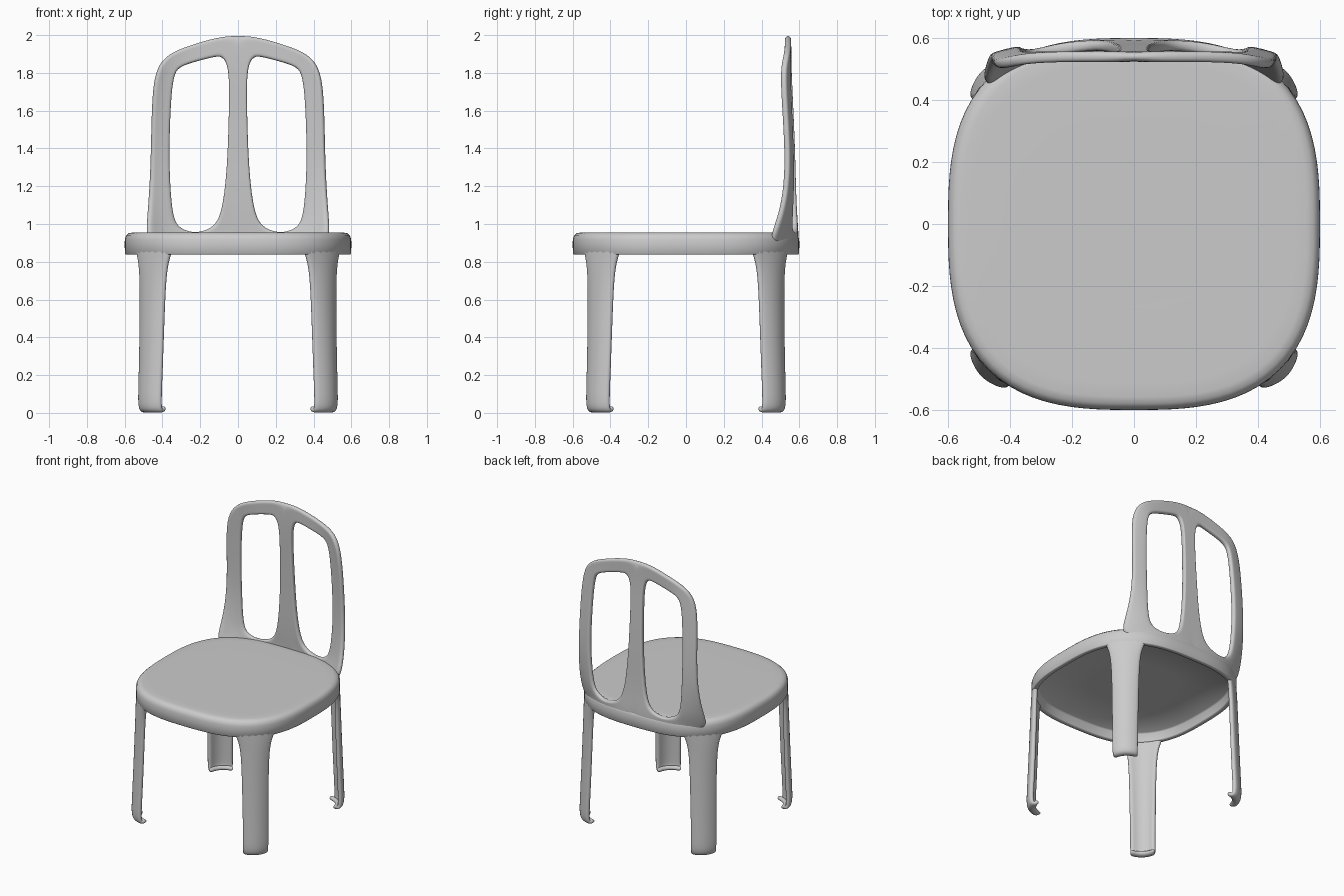
import bpy, math

if "Cube" in bpy.data.objects:
    bpy.data.objects.remove(bpy.data.objects["Cube"])

N = 2.84  # superellipse exponent of the seat outline


def make(name, verts, faces):
    me = bpy.data.meshes.new(name)
    me.from_pydata(verts, [], faces)
    me.update()
    ob = bpy.data.objects.new(name, me)
    bpy.context.collection.objects.link(ob)
    for p in me.polygons:
        p.use_smooth = True
    return ob


def shell(ob, thickness, mirror, levels=2):
    """Mirror, thicken about the middle and round a sheet."""
    m = ob.modifiers.new("mirror", 'MIRROR')
    m.use_axis = mirror
    m.merge_threshold = 0.001
    s = ob.modifiers.new("thickness", 'SOLIDIFY')
    s.thickness = thickness
    s.offset = 0
    b = ob.modifiers.new("round", 'SUBSURF')
    b.levels = b.render_levels = levels


def interp(table, z):
    if z <= table[0][0]:
        return table[0][1]
    for (a, va), (b, vb) in zip(table, table[1:]):
        if z <= b:
            return va + (vb - va) * (z - a) / (b - a)
    return table[-1][1]


def seat_edge(x):
    return 0.6 * (1 - min(1, abs(x) / 0.6) ** N) ** (1 / N)


# Seat: hollow moulded shell, rings of a superellipse
profile = [(0.45, 0.955), (0.86, 0.956), (0.93, 0.955), (0.965, 0.951), (0.988, 0.938),
           (0.999, 0.918), (1.0, 0.89), (0.998, 0.843), (0.993, 0.839), (0.95, 0.839),
           (0.945, 0.845), (0.938, 0.895), (0.925, 0.903), (0.45, 0.905)]
SEG = 96
verts, faces = [], []
for s, z in profile:
    for i in range(SEG):
        a = 2 * math.pi * i / SEG
        c, d = math.cos(a), math.sin(a)
        r = 0.6 * s / (abs(c) ** N + abs(d) ** N) ** (1 / N)
        verts.append((r * c, r * d, z))
for j in range(len(profile) - 1):
    for i in range(SEG):
        k = (i + 1) % SEG
        faces.append((j * SEG + i, (j + 1) * SEG + i, (j + 1) * SEG + k, j * SEG + k))
faces.append(tuple(range(SEG)))
faces.append(tuple(reversed(range((len(profile) - 1) * SEG, len(profile) * SEG))))
make("seat", verts, faces)

# Legs: bowed diagonal sheets with a foot curled inward (distance, z, half width, bow)
rows = [(0.646, 0.90, 0.145, 0.026), (0.648, 0.85, 0.13, 0.024), (0.652, 0.80, 0.108, 0.024),
        (0.656, 0.71, 0.092, 0.026), (0.664, 0.50, 0.086, 0.028), (0.672, 0.30, 0.083, 0.03),
        (0.68, 0.12, 0.081, 0.03), (0.682, 0.05, 0.081, 0.03), (0.677, 0.016, 0.08, 0.03),
        (0.655, 0.013, 0.079, 0.03), (0.64, 0.03, 0.078, 0.03)]
verts, faces = [], []
ACROSS = 7
q = math.sqrt(0.5)
for d, z, w, bow in rows:
    for i in range(ACROSS):
        t = 2 * i / (ACROSS - 1) - 1
        e, u = d - bow * t * t, w * t
        verts.append(((e + u) * q, (e - u) * q, z))
for j in range(len(rows) - 1):
    for i in range(ACROSS - 1):
        a = j * ACROSS + i
        faces.append((a, a + 1, a + ACROSS + 1, a + ACROSS))
shell(make("legs", verts, faces), 0.032, (True, True, False))

# Backrest: half of it is a ring between its outline and the opening (outer x, z, inner x, z)
ring = [(0, .89, .13, .983), (0, 1.05, .09, 1.05), (0, 1.2, .067, 1.2), (0, 1.4, .053, 1.4),
        (0, 1.7, .046, 1.7), (0, 1.83, .051, 1.84), (0, 2.003, .085, 1.89),
        (.12, 1.987, .13, 1.884), (.25, 1.948, .24, 1.855), (.37, 1.903, .315, 1.83),
        (.43, 1.83, .34, 1.785), (.455, 1.70, .355, 1.66), (.46, 1.4, .364, 1.4),
        (.467, 1.2, .36, 1.22), (.48, 1.03, .345, 1.03), (.49, .89, .31, .98),
        (.36, .89, .25, .957), (.2, .89, .2, .957)]
middle = [(1.0, .568), (1.3, .563), (1.5, .558), (1.7, .547), (1.85, .54), (2.0, .54)]
side_bend = [(1.1, .035), (1.4, .025), (1.65, .032), (1.85, .045)]


def back_y(x, z):
    """Depth of the sheet: follows the seat edge low down, then a gentle S-curve."""
    upper = interp(middle, z) - interp(side_bend, z) * (max(0, x - 0.3) / 0.16) ** 2
    t = min(1, max(0, (z - 0.90) / 0.22))
    t = t * t * (3 - 2 * t)
    return (seat_edge(x) - 0.018) * (1 - t) + upper * t


STEPS = 5
verts, faces = [], []
for ox, oz, ix, iz in ring:
    for k in range(STEPS):
        t = k / (STEPS - 1)
        x, z = ox + (ix - ox) * t, oz + (iz - oz) * t
        verts.append((x, back_y(x, z), z))
for j in range(len(ring)):
    n = (j + 1) % len(ring)
    for k in range(STEPS - 1):
        faces.append((j * STEPS + k, n * STEPS + k, n * STEPS + k + 1, j * STEPS + k + 1))
shell(make("backrest", verts, faces), 0.034, (True, False, False))
